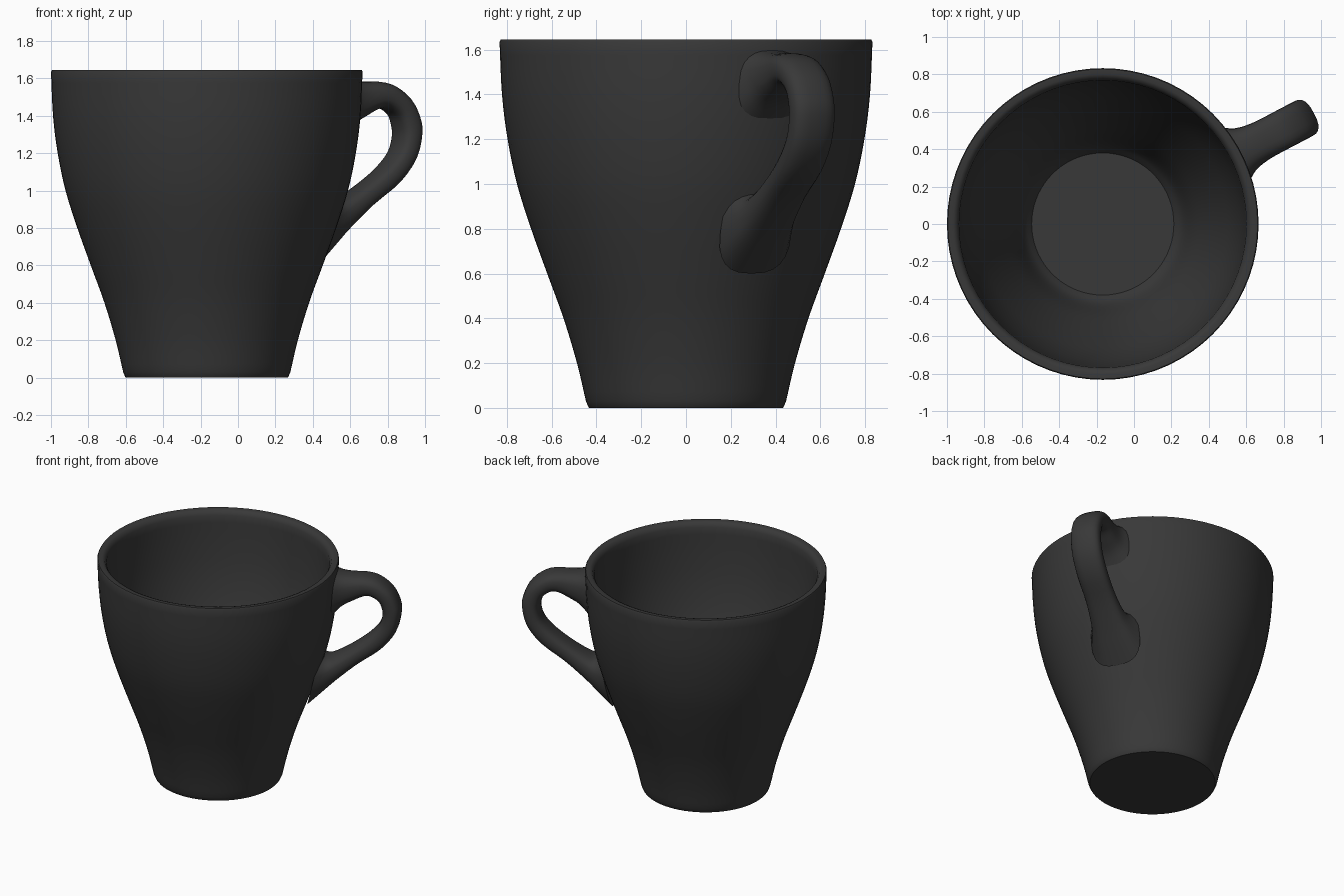
import bpy, bmesh, math
from mathutils import Vector

if "Cube" in bpy.data.objects:
    bpy.data.objects.remove(bpy.data.objects["Cube"])

CENTRE_X = -0.167
HANDLE_ANGLE = math.radians(27.7)


def spline(points, steps):
    """Catmull-Rom curve through tuples of any length."""
    pts = [Vector(p) for p in points]
    pts = [2 * pts[0] - pts[1]] + pts + [2 * pts[-1] - pts[-2]]
    out = []
    for a, b, c, d in zip(pts, pts[1:], pts[2:], pts[3:]):
        for i in range(steps):
            t = i / steps
            out.append(0.5 * (2 * b + (c - a) * t + (2 * a - 5 * b + 4 * c - d) * t * t
                              + (3 * b - a - 3 * c + d) * t ** 3))
    return out + [pts[-2]]


def loft(name, rings):
    """Skin closed rings of points and cap both ends."""
    bm = bmesh.new()
    loops = [[bm.verts.new(p) for p in ring] for ring in rings]
    n = len(loops[0])
    for a, b in zip(loops, loops[1:]):
        for i in range(n):
            j = (i + 1) % n
            bm.faces.new((a[i], a[j], b[j], b[i]))
    bm.faces.new(loops[0][::-1])
    bm.faces.new(loops[-1])
    bmesh.ops.recalc_face_normals(bm, faces=bm.faces)
    mesh = bpy.data.meshes.new(name)
    bm.to_mesh(mesh)
    bm.free()
    obj = bpy.data.objects.new(name, mesh)
    bpy.context.collection.objects.link(obj)
    obj.location.x = CENTRE_X
    bpy.ops.object.select_all(action='DESELECT')
    obj.select_set(True)
    bpy.context.view_layer.objects.active = obj
    bpy.ops.object.shade_smooth_by_angle(angle=math.radians(40))
    mat = bpy.data.materials.get("dark_ceramic") or bpy.data.materials.new("dark_ceramic")
    mat.diffuse_color = (0.04, 0.04, 0.04, 1)
    mat.use_nodes = True
    mat.node_tree.nodes["Principled BSDF"].inputs["Base Color"].default_value = mat.diffuse_color
    mesh.materials.append(mat)
    return obj


# Cup: outside wall, rounded rim, inside wall and floor as one lathed profile
outer = [(0.447, 0.03), (0.487, 0.2), (0.547, 0.4), (0.62, 0.6), (0.692, 0.8),
         (0.755, 1.0), (0.797, 1.2), (0.822, 1.4), (0.833, 1.635)]
inner = [(0.768, 1.61), (0.757, 1.4), (0.735, 1.2), (0.693, 1.0), (0.63, 0.8),
         (0.56, 0.6), (0.49, 0.4), (0.43, 0.2), (0.38, 0.12)]
profile = [(0.432, 0.0), (0.437, 0.006)] + spline(outer, 4)
profile += [(0.828, 1.645), (0.80, 1.645), (0.783, 1.638)] + spline(inner, 4)
SIDES = 72
loft("cup_body", [[(r * math.cos(math.tau * i / SIDES), r * math.sin(math.tau * i / SIDES), z)
                   for i in range(SIDES)] for r, z in profile])

# Handle sections: outer edge (distance, z), inner edge (distance, z), half width
sections = [
    (0.79, 1.61, 0.79, 1.27, 0.17), (0.86, 1.59, 0.865, 1.35, 0.125),
    (0.94, 1.583, 0.95, 1.40, 0.108), (1.03, 1.583, 1.02, 1.435, 0.105),
    (1.12, 1.56, 1.07, 1.435, 0.105), (1.21, 1.49, 1.12, 1.40, 0.105),
    (1.26, 1.40, 1.14, 1.35, 0.105), (1.275, 1.31, 1.145, 1.29, 0.105),
    (1.24, 1.17, 1.12, 1.21, 0.105), (1.14, 1.04, 1.04, 1.12, 0.105),
    (0.98, 0.92, 0.92, 1.03, 0.105), (0.83, 0.79, 0.82, 0.97, 0.12),
    (0.735, 0.70, 0.765, 0.95, 0.145), (0.63, 0.60, 0.715, 0.97, 0.18)]


def handle_ring(section, n=24):
    so, zo, si, zi, half = section
    ring = []
    for i in range(n):
        a = math.tau * i / n
        c, s = math.cos(a), math.sin(a)
        # superellipse: a rounded, slightly boxy section
        u = math.copysign(abs(c) ** 0.75, c)
        v = math.copysign(abs(s) ** 0.75, s) * half
        ring.append(((so + si) / 2 + u * (so - si) / 2, v, (zo + zi) / 2 + u * (zo - zi) / 2))
    return ring


handle = loft("handle", [handle_ring(s) for s in spline(sections, 3)])
handle.rotation_euler.z = HANDLE_ANGLE
